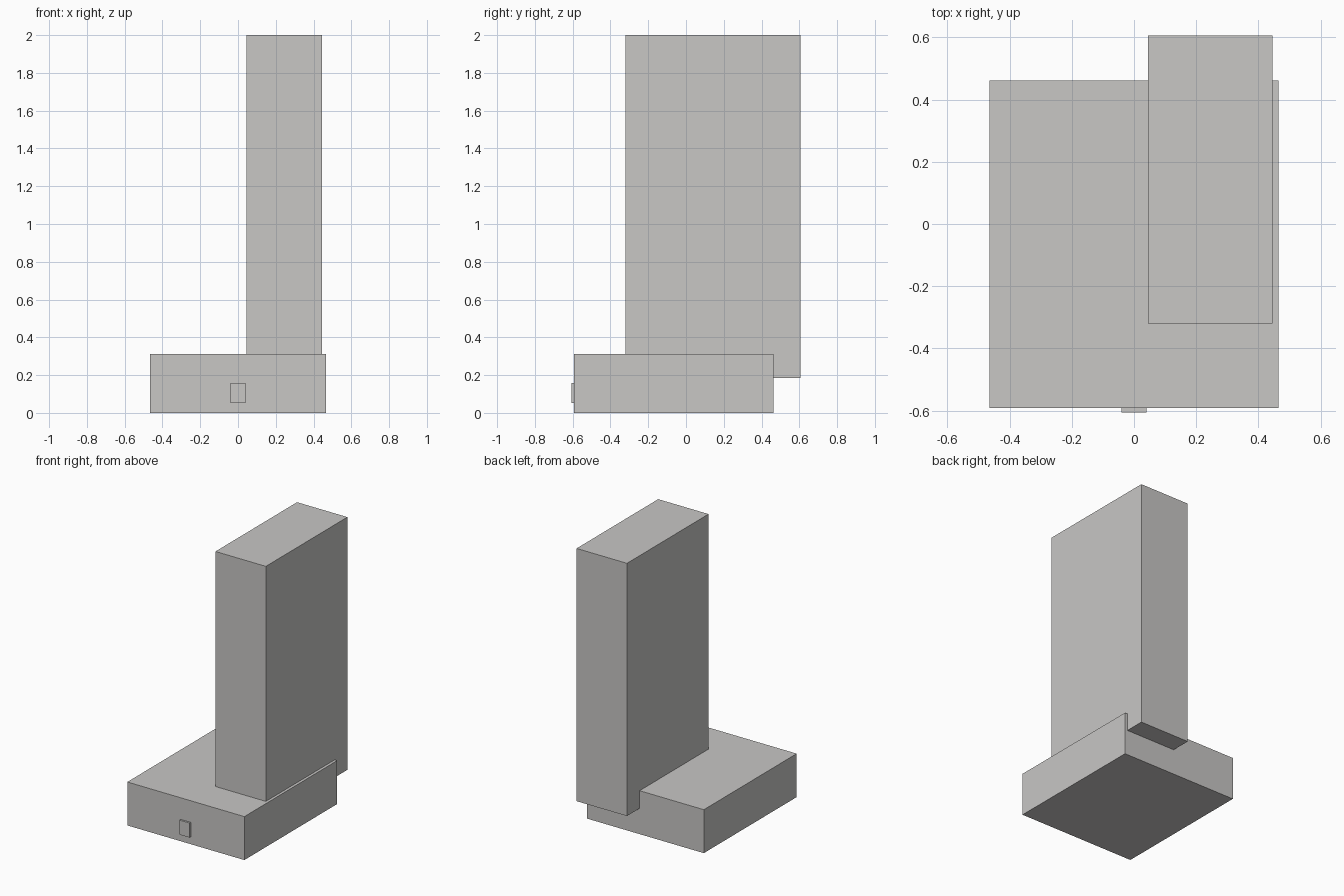
import bpy

if "Cube" in bpy.data.objects:
    bpy.data.objects.remove(bpy.data.objects["Cube"], do_unlink=True)

# Single warm grey material
grey = bpy.data.materials.new("warm_grey")
grey.use_nodes = True
colour = (0.58, 0.57, 0.56, 1)
grey.diffuse_color = colour
grey.node_tree.nodes["Principled BSDF"].inputs["Base Color"].default_value = colour


def box(name, low, high):
    """Add a box spanning two opposite corners."""
    centre = [(a + b) / 2 for a, b in zip(low, high)]
    bpy.ops.mesh.primitive_cube_add(size=1, location=centre)
    part = bpy.context.object
    part.name = name
    part.scale = [b - a for a, b in zip(low, high)]
    bpy.ops.object.transform_apply(location=False, rotation=False, scale=True)
    part.data.materials.append(grey)
    return part


# Wide low podium
box("podium", (-0.465, -0.592, 0), (0.465, 0.462, 0.312))

# Tall slab tower, sunk into the podium and overhanging its back
box("tower", (0.045, -0.32, 0.185), (0.445, 0.606, 2))

# Small door panel on the front of the podium
box("door", (-0.04, -0.606, 0.053), (0.04, -0.58, 0.157))
